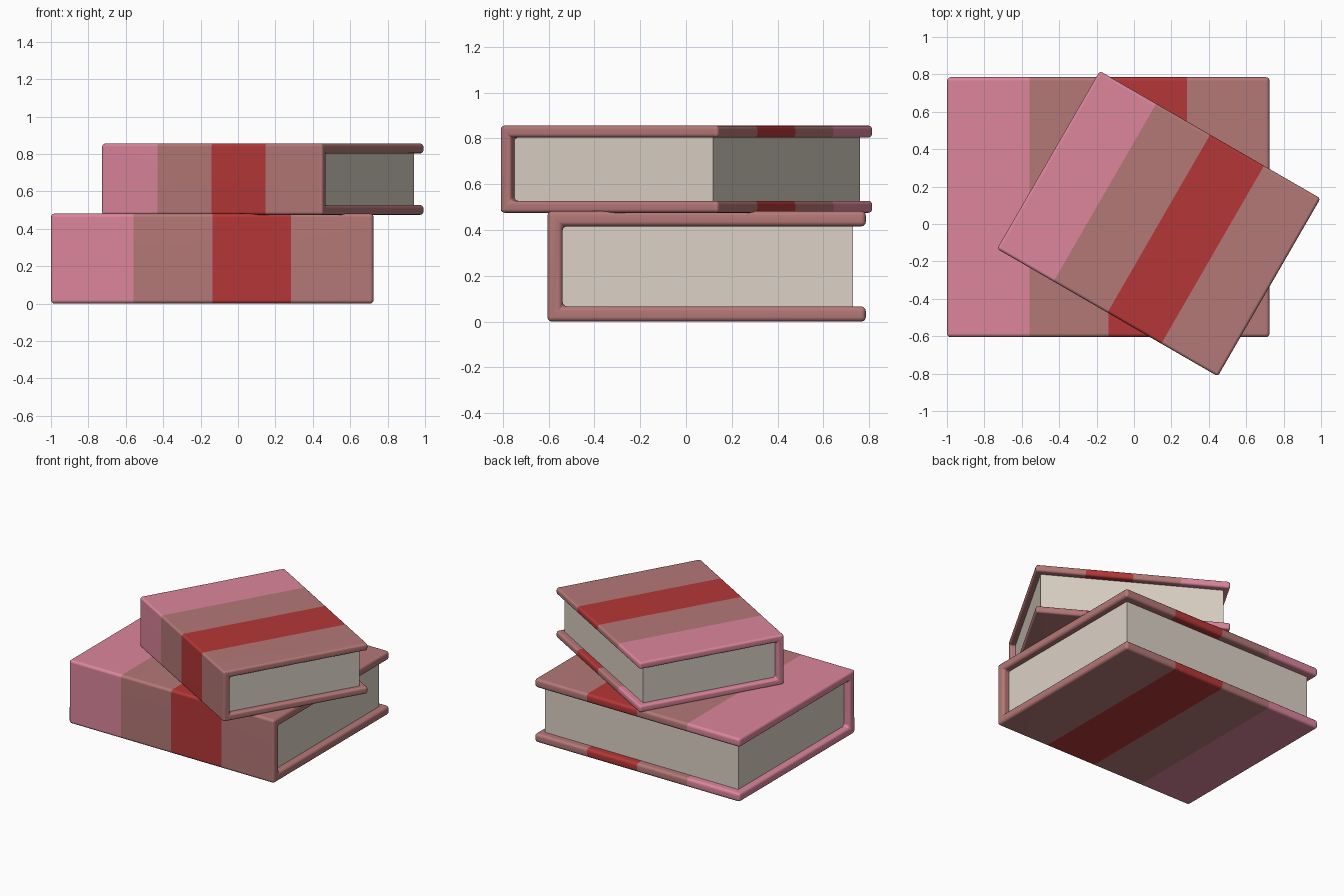
import bpy, bmesh, math

if "Cube" in bpy.data.objects:
    bpy.data.objects.remove(bpy.data.objects["Cube"])


def material(name, r, g, b):
    lin = lambda c: ((c / 255 + 0.055) / 1.055) ** 2.4 if c > 10 else c / 255 / 12.92
    m = bpy.data.materials.new(name)
    m.diffuse_color = (lin(r), lin(g), lin(b), 1)
    m.use_nodes = True
    m.node_tree.nodes["Principled BSDF"].inputs["Base Color"].default_value = m.diffuse_color
    return m


pink = material("pink", 220, 134, 156)
brown = material("dusty_brown", 180, 120, 119)
red = material("red", 181, 55, 55)
paper = material("paper", 220, 210, 198)

L, W, H, T = 1.725, 1.39, 0.482, 0.066   # length, width, height, cover thickness
STRIPE = 0.421


def finish(name, bm, mats, place):
    me = bpy.data.meshes.new(name)
    bmesh.ops.recalc_face_normals(bm, faces=bm.faces)
    bm.to_mesh(me)
    bm.free()
    ob = bpy.data.objects.new(name, me)
    bpy.context.collection.objects.link(ob)
    for m in mats:
        me.materials.append(m)
    ob.location, ob.rotation_euler.z, s = place
    ob.scale = (s, s, s)
    return ob


def cover(name, place):
    # C-shaped profile (y, z) swept along x, cut at the stripe boundaries
    y0, y1 = -W / 2, W / 2
    prof = [(y0, 0), (y1, 0), (y1, T), (y0 + T, T),
            (y0 + T, H - T), (y1, H - T), (y1, H), (y0, H)]
    xs = [-L / 2, -STRIPE, 0, STRIPE, L / 2]
    bm = bmesh.new()
    rings = [[bm.verts.new((x, y, z)) for y, z in prof] for x in xs]
    for a, b in zip(rings, rings[1:]):
        for i in range(8):
            j = (i + 1) % 8
            bm.faces.new((a[i], a[j], b[j], b[i]))
    for r in (rings[0], rings[-1]):
        for q in ((0, 1, 2, 3), (0, 3, 4, 7), (4, 5, 6, 7)):
            bm.faces.new([r[k] for k in q])
    bmesh.ops.recalc_face_normals(bm, faces=bm.faces)
    # Rounded edges
    sharp = [e for e in bm.edges if e.calc_face_angle(0) > 0.5]
    bmesh.ops.bevel(bm, geom=sharp, offset=0.02, segments=3, profile=0.5,
                    affect='EDGES', clamp_overlap=True)
    # Stripe colours along the length
    for f in bm.faces:
        x = f.calc_center_median().x
        f.material_index = 0 if x < -STRIPE else 2 if 0 < x < STRIPE else 1
    ob = finish(name, bm, (pink, brown, red), place)
    bpy.ops.object.select_all(action='DESELECT')
    bpy.context.view_layer.objects.active = ob
    ob.select_set(True)
    bpy.ops.object.shade_smooth_by_angle(angle=math.radians(50))
    ob.modifiers.new("even_shading", 'WEIGHTED_NORMAL').keep_sharp = True


def pages(name, place):
    # Page block, recessed from the cover on three sides
    bm = bmesh.new()
    bmesh.ops.create_cube(bm, size=1)
    ya, yb = -W / 2 + T - 0.01, W / 2 - 0.057
    for v in bm.verts:
        v.co.x *= L - 0.1
        v.co.y = yb if v.co.y > 0 else ya
        v.co.z = H - T + 0.01 if v.co.z > 0 else T - 0.01
    finish(name, bm, (paper,), place)


for label, place in (("lower", ((-0.1375, 0.09, 0), 0, 1)),
                     ("upper", ((0.1325, 0.002, 0.475), math.radians(-30), 0.79))):
    cover(label + "_book_cover", place)
    pages(label + "_book_pages", place)
